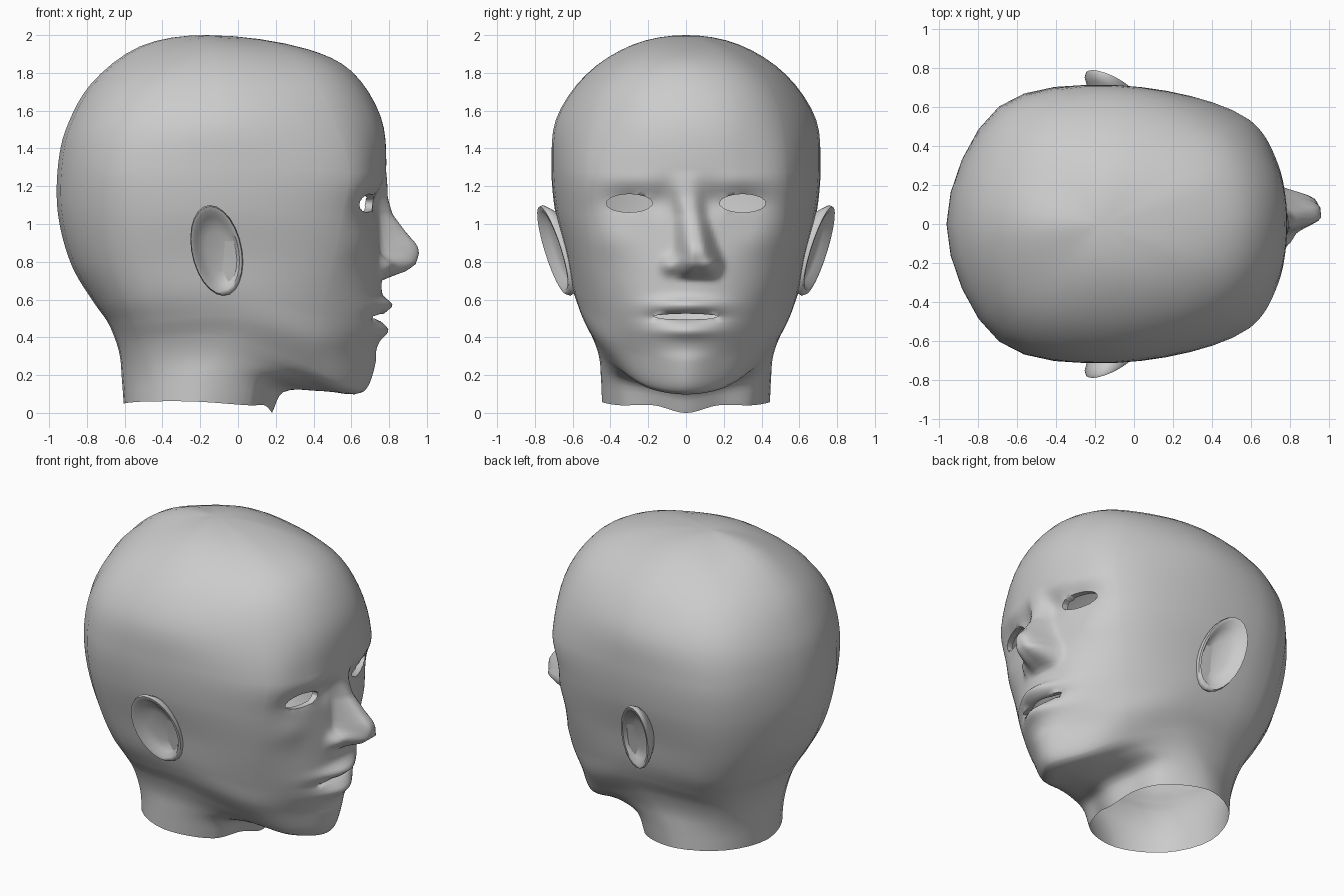
import bpy, bmesh, math
from mathutils import Vector

if "Cube" in bpy.data.objects:
    bpy.data.objects.remove(bpy.data.objects["Cube"])

clay = bpy.data.materials.new("clay_grey")
clay.use_nodes = True
CLAY = (0.6, 0.6, 0.6, 1)
clay.diffuse_color = CLAY
clay.node_tree.nodes["Principled BSDF"].inputs["Base Color"].default_value = CLAY

# Guide curves running from the neck base to just below the crown
CROWN = Vector((-.17, 0, 2))
midline_front = [(.18, 0, 0), (.24, 0, .11), (.45, 0, .115), (.66, 0, .11), (.73, 0, .27),
                 (.755, 0, .5), (.76, 0, .75), (.75, 0, 1.05), (.785, 0, 1.32), (.755, 0, 1.57),
                 (.6, 0, 1.81), (.37, 0, 1.925)]
cheek = [(.14, .17, .04), (.19, .18, .14), (.4, .17, .14), (.55, .2, .14), (.63, .21, .31),
         (.685, .24, .5), (.69, .28, .76), (.685, .31, 1.05), (.735, .3, 1.29), (.7, .28, 1.56),
         (.55, .25, 1.79), (.32, .16, 1.925)]
temple = [(.06, .345, .04), (.09, .375, .18), (.21, .37, .23), (.33, .375, .26), (.41, .425, .38),
          (.435, .46, .53), (.49, .5, .77), (.55, .53, 1.05), (.585, .535, 1.27), (.5, .505, 1.56),
          (.39, .42, 1.77), (.2, .25, 1.925)]
side = [(-.23, .445, .06), (-.2, .45, .2), (-.13, .461, .3), (-.06, .495, .4), (0, .55, .51),
        (0, .59, .63), (-.02, .63, .83), (-.05, .69, 1.08), (-.08, .71, 1.32), (-.1, .69, 1.55),
        (-.12, .53, 1.79), (-.15, .28, 1.95)]
back_side = [(-.5, .3, .06), (-.5, .31, .18), (-.51, .33, .28), (-.52, .37, .38), (-.54, .43, .48),
             (-.58, .49, .6), (-.64, .54, .8), (-.68, .59, 1.07), (-.69, .6, 1.3), (-.665, .56, 1.53),
             (-.575, .437, 1.745), (-.41, .23, 1.915)]
midline_back = [(-.605, 0, .05), (-.615, 0, .18), (-.625, 0, .3), (-.65, 0, .39), (-.69, 0, .48),
                (-.76, 0, .58), (-.88, 0, .78), (-.955, 0, 1.07), (-.945, 0, 1.37), (-.9, 0, 1.53),
                (-.78, 0, 1.74), (-.52, 0, 1.94)]


def span(p, steps):
    """Centripetal spline from p[1] to p[2], without its last point."""
    k = [0]
    for a, b in zip(p, p[1:]):
        k.append(k[-1] + max((b - a).length, 1e-5) ** .5)

    def mix(a, b, i, j, t):
        return a.lerp(b, (t - k[i]) / (k[j] - k[i]))
    result = []
    for s in range(steps):
        t = k[1] + (k[2] - k[1]) * s / steps
        a, b, c = (mix(p[i], p[i + 1], i, i + 1, t) for i in range(3))
        result.append(mix(mix(a, b, 0, 2, t), mix(b, c, 1, 3, t), 1, 2, t))
    return result


def meridian(points):
    p = [Vector(q) for q in points] + [CROWN]
    over = 2 * CROWN - p[-2]
    over.z = p[-2].z
    p = [2 * p[0] - p[1]] + p + [over]
    curve = []
    for i in range(len(p) - 3):
        curve += span(p[i:i + 4], 16 if 3 <= i < 8 else 4)
    return curve


def ring(points):
    n = len(points)
    steps = [18, 18, 6, 4, 4]
    steps += steps[::-1]
    loop = []
    for i in range(n):
        loop += span([points[(i + j) % n] for j in (-1, 0, 1, 2)], steps[i])
    return loop


def graph(points, z):
    """Read a value off a short line graph."""
    if z <= points[0][0]:
        return points[0][1]
    for (a, u), (b, v) in zip(points, points[1:]):
        if z <= b:
            return u + (v - u) * (z - a) / (b - a)
    return points[-1][1]


def bump(y, z, cy, cz, sy, sz, amount):
    return amount * math.exp(-((y - cy) / sy) ** 2 - ((z - cz) / sz) ** 2)


NOSE_HEIGHT = [(.7, 0), (.725, .06), (.75, .13), (.79, .185), (.85, .205), (.89, .195),
               (.95, .145), (1.05, .07), (1.15, .03), (1.28, 0)]
NOSE_WIDTH = [(.7, .14), (.8, .155), (.9, .125), (1.05, .1), (1.28, .11)]


def features(p):
    """Forward relief of nose, brows, eye sockets, lips and chin."""
    y, z, out = p.y, p.z, 0
    bend = .06 * min(1, max(0, (1.2 - z) / .35))
    t = min(1, max(0, 1.2 - 1.2 * abs(y - bend) / graph(NOSE_WIDTH, z)))
    out += graph(NOSE_HEIGHT, z) * t * t * (3 - 2 * t)
    for s in (-1, 1):
        out += bump(y, z, .03 + s * .115, .78, .04, .045, .055)
        out += bump(y, z, s * .29, 1.12, .14, .06, -.022)
        out += bump(y, z, s * .13, 1.12, .06, .08, -.02)
        out += bump(y, z, s * .28, 1.23, .17, .05, .01)
        out += bump(y, z, s * .38, .92, .12, .1, .018)
    out += bump(y, z, 0, .57, .17, .038, .06)
    out += bump(y, z, 0, .435, .16, .04, .045)
    out += bump(y, z, 0, .505, .15, .018, -.035)
    out += bump(y, z, 0, .33, .16, .04, -.01)
    return out * min(1, max(0, (p.x - .35) / .2))


def cut_opening(bm, cy, cz, ry, rz, depth):
    """Open an oval in the face and turn its edge inward."""
    def reach(p):
        return math.hypot((p.y - cy) / ry, (p.z - cz) / rz) if p.x > .4 else 99
    doomed = [f for f in bm.faces if reach(f.calc_center_median()) < 1]
    bmesh.ops.delete(bm, geom=doomed, context='FACES')
    rim = [e for e in bm.edges if e.is_boundary and all(reach(v.co) < 2 for v in e.verts)]
    for v in {v for e in rim for v in e.verts}:
        d = reach(v.co)
        v.co.y = cy + (v.co.y - cy) / d
        v.co.z = cz + (v.co.z - cz) / d
    made = bmesh.ops.extrude_edge_only(bm, edges=rim)["geom"]
    for v in made:
        if isinstance(v, bmesh.types.BMVert):
            v.co.x -= depth


def bridge(bm, low, high):
    n = len(low)
    for i in range(n):
        j = (i + 1) % n
        bm.faces.new((low[i], low[j], high[j], high[i]))


def cap(bm, loop, tip):
    for i in range(len(loop)):
        bm.faces.new((loop[i], loop[(i + 1) % len(loop)], tip))


def finish(bm, name, angle):
    bmesh.ops.recalc_face_normals(bm, faces=bm.faces)
    mesh = bpy.data.meshes.new(name)
    bm.to_mesh(mesh)
    bm.free()
    mesh.materials.append(clay)
    ob = bpy.data.objects.new(name, mesh)
    bpy.context.collection.objects.link(ob)
    bpy.ops.object.select_all(action='DESELECT')
    ob.select_set(True)
    bpy.context.view_layer.objects.active = ob
    bpy.ops.object.shade_smooth_by_angle(angle=math.radians(angle))


# Head and neck: one skin through the guides, open at the neck base
half = [meridian(g) for g in (midline_front, cheek, temple, side, back_side, midline_back)]
mirrored = [[Vector((p.x, -p.y, p.z)) for p in g] for g in half[4:0:-1]]
bm = bmesh.new()
rows = []
for level in zip(*(half + mirrored)):
    loop = ring(list(level))
    rows.append([bm.verts.new((p.x + features(p), p.y, p.z)) for p in loop])
for low, high in zip(rows, rows[1:]):
    bridge(bm, low, high)
cap(bm, rows[-1], bm.verts.new(CROWN))
for s in (-1, 1):
    cut_opening(bm, s * .3, 1.11, .122, .048, .04)
cut_opening(bm, 0, .51, .18, .015, .03)
finish(bm, "head", 55)

# Ears: a leaning oval shell with a rolled rim and a hollow, narrowing to the lobe
EAR_RINGS = [(.65, -.11), (.92, -.04), (1, -.005), (.97, .014), (.87, .012), (.74, -.022), (.43, -.036)]
for s, name in ((1, "left_ear"), (-1, "right_ear")):
    bm = bmesh.new()

    def ear_point(scale, out, a):
        dz = .24 * scale * math.sin(a)
        dx = .135 * scale * math.cos(a) - .15 * dz
        y = .69 - .35 * dx + .25 * dz + out
        return bm.verts.new((dx - .113, s * y, dz + .86))
    loops = [[ear_point(r, o, math.tau * i / 24) for i in range(24)] for r, o in EAR_RINGS]
    for low, high in zip(loops, loops[1:]):
        bridge(bm, low, high)
    cap(bm, loops[-1], ear_point(0, -.04, 0))
    finish(bm, name, 60)
